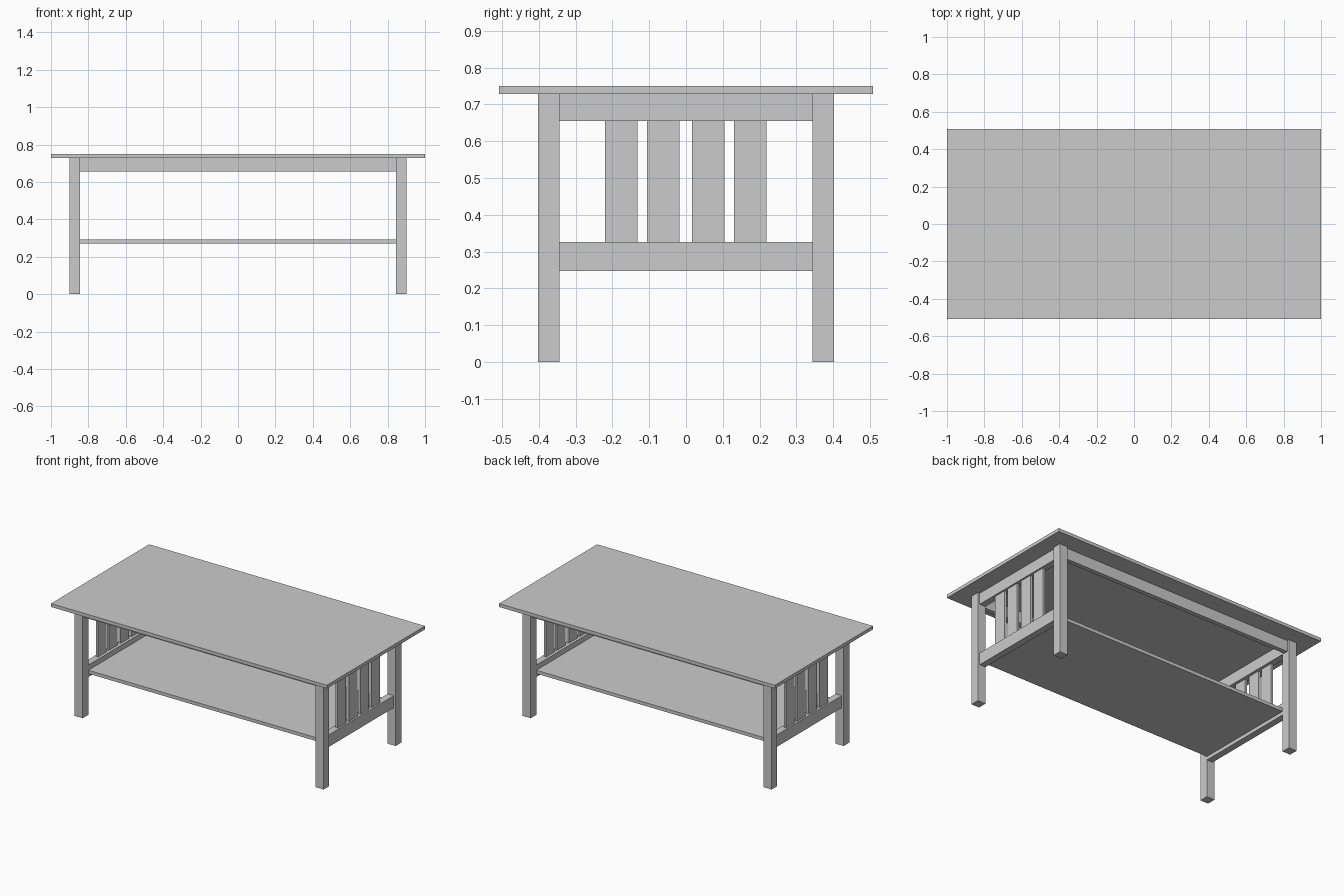
import bpy

if "Cube" in bpy.data.objects:
    bpy.data.objects.remove(bpy.data.objects["Cube"])


def box(name, x, y, z):
    """Box from (min, max) ranges on each axis."""
    bpy.ops.mesh.primitive_cube_add(
        size=1, location=[(a + b) / 2 for a, b in (x, y, z)])
    o = bpy.context.object
    o.name = name
    o.scale = [b - a for a, b in (x, y, z)]
    bpy.ops.object.transform_apply(location=False, rotation=False, scale=True)
    return o


def span(s, a, b):
    """Range a..b placed on the side given by sign s."""
    return tuple(sorted((s * a, s * b)))


IN_X, OUT_X = 0.844, 0.902   # leg faces along the length
IN_Y, OUT_Y = 0.344, 0.402   # leg faces along the depth
TOP_Z = 0.728                # underside of the top

# Table top and lower shelf
box("table_top", (-1, 1), (-0.508, 0.508), (TOP_Z, 0.75))
box("lower_shelf", (-IN_X, IN_X), (-IN_Y, IN_Y), (0.27, 0.292))

for sx, end in ((-1, "left"), (1, "right")):
    # Legs
    for sy, side in ((-1, "front"), (1, "back")):
        box(f"{side}_{end}_leg", span(sx, IN_X, OUT_X), span(sy, IN_Y, OUT_Y), (0, TOP_Z))
    # End rails
    rail_x = span(sx, IN_X, 0.888)
    box(f"{end}_upper_rail", rail_x, (-IN_Y, IN_Y), (0.655, TOP_Z))
    box(f"{end}_lower_rail", rail_x, (-IN_Y, IN_Y), (0.247, 0.326))
    # Slats between the end rails
    for i, y in enumerate((-0.176, -0.062, 0.06, 0.174)):
        box(f"{end}_slat_{i + 1}", span(sx, 0.862, 0.877), (y - 0.044, y + 0.044), (0.326, 0.655))

# Long aprons under the top
for sy, side in ((-1, "front"), (1, "back")):
    box(f"{side}_apron", (-IN_X, IN_X), span(sy, 0.358, 0.388), (0.655, TOP_Z))
